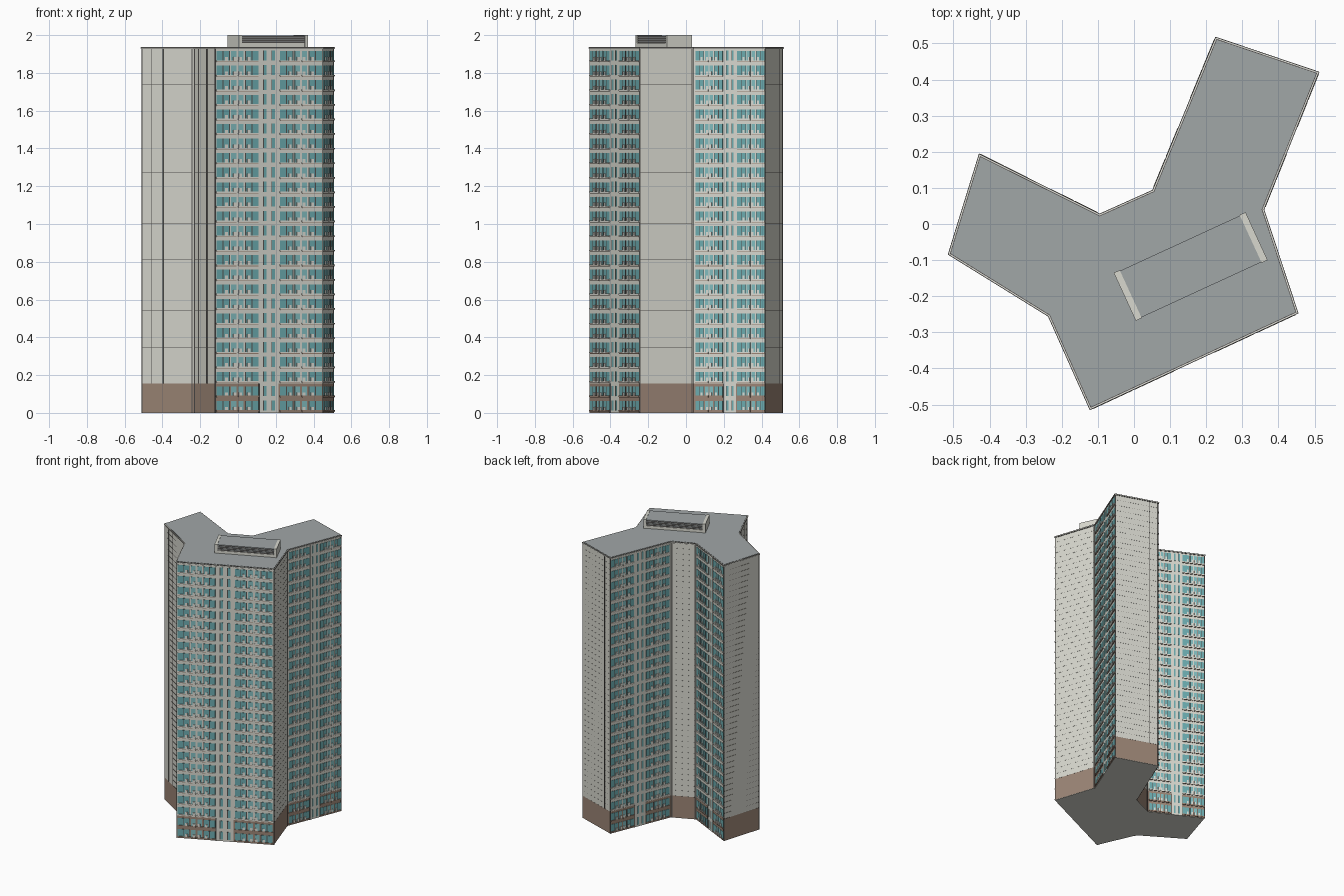
import bpy, bmesh
from mathutils import Vector

cube = bpy.data.objects.get("Cube")
if cube:
    bpy.data.objects.remove(cube, do_unlink=True)


def material(name, rgb):
    m = bpy.data.materials.new(name)
    m.use_nodes = True
    col = (*rgb, 1)
    m.diffuse_color = col
    m.node_tree.nodes["Principled BSDF"].inputs["Base Color"].default_value = col
    return m


WALL = material("pale wall", (0.69, 0.69, 0.625))
TRIM = material("light trim", (0.72, 0.72, 0.66))
BROWN = material("brown base", (0.33, 0.235, 0.18))
ROOF = material("roof grey", (0.355, 0.385, 0.39))
GLASS = material("teal glass", (0.15, 0.41, 0.43))
SKY = material("light teal glass", (0.22, 0.50, 0.52))
DARK = material("dark frame", (0.09, 0.085, 0.08))

# Footprint, counter-clockwise from the front corner
PLAN = [Vector(p) for p in [
    (-0.123, -0.517), (0.457, -0.248), (0.362, 0.04), (0.515, 0.422), (0.225, 0.52),
    (0.05, 0.095), (-0.095, 0.03), (-0.43, 0.197), (-0.517, -0.085), (-0.239, -0.257)]]
N = len(PLAN)
FLOORS, FLOOR = 25, 0.0772
TOP = FLOORS * FLOOR
BASE = 2 * FLOOR
BACK = -0.009
parts = {}


def mesh_for(name, mat):
    if name not in parts:
        parts[name] = (bmesh.new(), mat)
    return parts[name][0]


def outward(a, b):
    d = (b - a).normalized()
    return Vector((d.y, -d.x))


def inset(dist):
    """Footprint moved inwards with mitred corners."""
    result = []
    for i, p in enumerate(PLAN):
        n1 = outward(PLAN[i - 1], p)
        n2 = outward(p, PLAN[(i + 1) % N])
        result.append(p - (n1 + n2) * dist / (1 + n1.dot(n2)))
    return result


def prism(name, mat, points, z0, z1):
    bm = mesh_for(name, mat)
    low = [bm.verts.new((p.x, p.y, z0)) for p in points]
    high = [bm.verts.new((p.x, p.y, z1)) for p in points]
    bm.faces.new(low[::-1])
    bm.faces.new(high)
    for i in range(len(points)):
        j = (i + 1) % len(points)
        bm.faces.new((low[i], low[j], high[j], high[i]))


def block(name, mat, a, b, u, z, d):
    """Box on wall a-b: u along it in lengths, z in height, d outwards."""
    n = outward(a, b)
    pts = [a.lerp(b, u[0]) + n * d[1], a.lerp(b, u[1]) + n * d[1],
           a.lerp(b, u[1]) + n * d[0], a.lerp(b, u[0]) + n * d[0]]
    prism(name, mat, pts, z[0], z[1])


# Tower body, base and stacked roof edge
body = inset(0.006)
prism("underside", WALL, body, 0, 0.002)
prism("tower_base", BROWN, body, 0.002, BASE)
prism("tower_body", WALL, body, BASE, TOP - 0.004)
prism("roof_shadow_gap", DARK, inset(0.003), TOP - 0.004, TOP - 0.002)
prism("roof_fascia", TRIM, inset(0.001), TOP - 0.002, TOP + 0.003)
prism("roof_edge", DARK, inset(0.0012), TOP + 0.003, TOP + 0.005)
prism("roof_trim", TRIM, inset(0.003), TOP + 0.005, TOP + 0.006)
prism("roof_gap", DARK, inset(0.006), TOP + 0.006, TOP + 0.007)
prism("roof", ROOF, inset(0.008), TOP + 0.007, TOP + 0.008)


def bay(a, b, u0, u1, z, flip):
    """One window bay of one floor."""
    def span(s, e):
        if flip:
            s, e = 1 - e, 1 - s
        return (u0 + (u1 - u0) * s, u0 + (u1 - u0) * e)
    sill, head = z + 0.014, z + 0.063
    block("window_glass", GLASS, a, b, span(0, 0.66), (sill, head), (BACK, -0.004))
    block("side_glass", SKY, a, b, span(0.74, 1), (sill, head), (BACK, -0.004))
    for s in (0.30, 0.63):
        block("mullions", DARK, a, b, span(s, s + 0.04), (sill, head), (BACK, -0.0035))
    block("sills", TRIM, a, b, span(-0.02, 1.02), (sill - 0.007, sill), (BACK, 0.0))
    block("sill_rails", BROWN, a, b, span(0, 1), (sill - 0.010, sill - 0.007), (BACK, -0.002))
    for s in (0.42, 0.84):
        block("air_units", TRIM, a, b, span(s, s + 0.15), (sill, sill + 0.018), (BACK, 0.0))


# Windowed walls: four bays around a pale central pier
for i in (0, 2, 4, 6):
    a, b = PLAN[i], PLAN[(i + 1) % N]
    block("central_piers", WALL, a, b, (0.415, 0.585), (0, TOP - 0.004), (BACK, -0.005))
    block("base_joints", DARK, a, b, (0.405, 0.415), (0, BASE), (BACK, -0.004))
    for f in range(FLOORS):
        z = f * FLOOR
        for k, u in enumerate([0.02, 0.22, 0.60, 0.80]):
            bay(a, b, u, u + 0.18, z, k % 2 == 1)
        for u in (0.445, 0.52):
            block("pier_windows", GLASS, a, b, (u, u + 0.032), (z + 0.012, z + 0.066), (BACK, -0.004))
            block("pier_frames", DARK, a, b, (u, u + 0.007), (z + 0.012, z + 0.066), (BACK, -0.0035))

# Blank walls: corner strips, floor joints and vertical seams
SEAMS = {3: [0.77], 8: [0.2, 0.41], 9: [0.2, 0.57]}
for i in (1, 3, 5, 7, 8, 9):
    a, b = PLAN[i], PLAN[(i + 1) % N]
    w = (0.012 if i == 9 else 0.005) / (b - a).length
    for u in (0.015, 0.985 - w):
        block("corner_strips", DARK, a, b, (u, u + w), (0, TOP - 0.004), (BACK, -0.0045))
    for u in SEAMS.get(i, []):
        block("wall_seams", DARK, a, b, (u, u + w), (BASE, TOP - 0.004), (BACK, -0.0045))
    for f in range(4, 2 * FLOORS):
        z = f * FLOOR / 2
        block("floor_joints", DARK, a, b, (0.03, 0.97), (z, z + 0.0004), (BACK, -0.0055))

# Rooftop plant room with louvred long sides
A, B = Vector((0.005, -0.268)), Vector((0.37, -0.10))
DEPTH = 0.146
for u in ((0, 0.045), (0.955, 1)):
    block("plant_end_walls", WALL, A, B, u, (TOP, 2.0), (-DEPTH, 0))
block("plant_plinth", WALL, A, B, (0.045, 0.955), (TOP, 1.957), (-DEPTH + 0.002, -0.002))
block("plant_core", DARK, A, B, (0.045, 0.955), (1.957, 1.994), (-DEPTH + 0.006, -0.006))
block("plant_roof", ROOF, A, B, (0.045, 0.955), (1.994, 1.998), (-DEPTH + 0.002, -0.002))
for k in range(3):
    z = 1.964 + k * 0.01
    block("louvre_slats", ROOF, A, B, (0.045, 0.955), (z, z + 0.003), (-DEPTH + 0.003, -0.003))

# Turn every collected part into an object
for name, (bm, mat) in parts.items():
    mesh = bpy.data.meshes.new(name)
    mesh.materials.append(mat)
    if name == "sills":
        # Sills of the two base floors are brown
        mesh.materials.append(BROWN)
        for face in bm.faces:
            face.material_index = int(face.calc_center_median().z < BASE)
    bmesh.ops.recalc_face_normals(bm, faces=bm.faces)
    bm.to_mesh(mesh)
    bm.free()
    bpy.context.scene.collection.objects.link(bpy.data.objects.new(name, mesh))
